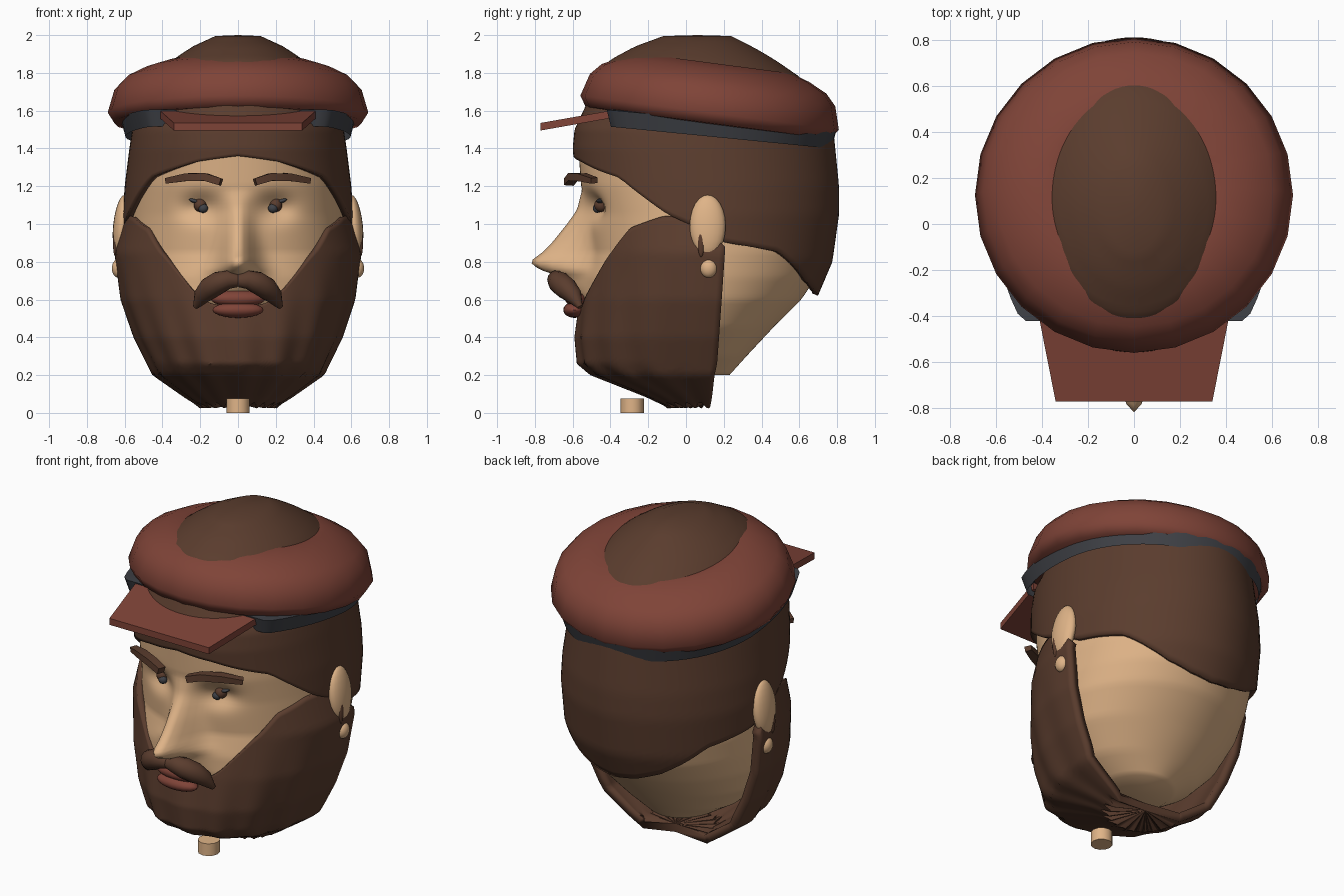
import bpy, bmesh, math
from mathutils import Vector, Matrix

cube = bpy.data.objects.get("Cube")
if cube:
    bpy.data.objects.remove(cube)


def material(name, r, g, b):
    m = bpy.data.materials.new(name)
    m.use_nodes = True
    m.diffuse_color = (r, g, b, 1)
    bsdf = next(n for n in m.node_tree.nodes if n.type == 'BSDF_PRINCIPLED')
    bsdf.inputs["Base Color"].default_value = (r, g, b, 1)
    return m


SKIN = material("skin", .74, .455, .245)
BROWN = material("dark brown hair", .103, .046, .027)
RED = material("brick red", .212, .057, .039)
GREY = material("charcoal", .05, .053, .062)


def finish(name, bm, mat, thickness=0, angle=40):
    mesh = bpy.data.meshes.new(name)
    bm.to_mesh(mesh)
    bm.free()
    mesh.materials.append(mat)
    mesh.polygons.foreach_set("use_smooth", [True] * len(mesh.polygons))
    mesh.set_sharp_from_angle(angle=math.radians(angle))
    ob = bpy.data.objects.new(name, mesh)
    bpy.context.scene.collection.objects.link(ob)
    if thickness:
        mod = ob.modifiers.new("thickness", 'SOLIDIFY')
        mod.thickness = thickness
        mod.offset = -1
    return ob


def grid(name, mat, point, rows, cols, closed=True, thickness=0, recalc=False, angle=40):
    """Sheet of quads through point(u, v), u around and v upward, both 0 to 1."""
    bm = bmesh.new()
    n = cols if closed else cols + 1
    vs = [[bm.verts.new(point(j / cols, i / rows)) for j in range(n)] for i in range(rows + 1)]
    for i in range(rows):
        for j in range(cols):
            k = (j + 1) % n
            bm.faces.new((vs[i][j], vs[i][k], vs[i + 1][k], vs[i + 1][j]))
    bmesh.ops.remove_doubles(bm, verts=bm.verts, dist=.0002)
    if recalc:
        bmesh.ops.recalc_face_normals(bm, faces=bm.faces)
    return finish(name, bm, mat, thickness, angle)


def lerp(table, x):
    """Values of a table row at x; the first column is the key."""
    if x <= table[0][0]:
        return table[0][1:]
    for p, q in zip(table, table[1:]):
        if x <= q[0]:
            t = (x - p[0]) / (q[0] - p[0])
            return [a + (b - a) * t for a, b in zip(p[1:], q[1:])]
    return table[-1][1:]


def power(v, p):
    return math.copysign(abs(v) ** p, v)


def ring(profile, a, z, p=.92, back_p=1.03):
    """Point at angle a (0 = front) on a rounded section at height z."""
    front, back, w = lerp(profile, z)
    if math.cos(a) < 0:
        p = back_p
    return Vector((w * power(math.sin(a), p),
                   (front + back) / 2 - (back - front) / 2 * power(math.cos(a), p), z))


def ball(name, mat, loc, size, rot=0):
    bm = bmesh.new()
    bmesh.ops.create_uvsphere(bm, u_segments=20, v_segments=12, radius=1)
    bm.transform(Matrix.Translation(loc) @ Matrix.Rotation(rot, 4, 'Y') @ Matrix.Diagonal((*size, 1)))
    return finish(name, bm, mat)


# Head with nose and eye sockets; columns are z, front, back, half width
HEAD = [(.2, -.2, .23, .2), (.3, -.28, .32, .36), (.45, -.42, .46, .5), (.6, -.53, .61, .565),
        (.72, -.53, .69, .575), (.85, -.5, .74, .575), (1.05, -.52, .77, .57), (1.2, -.555, .77, .56),
        (1.4, -.57, .75, .54), (1.6, -.52, .7, .5)]
NOSE = [(.58, 0, .12), (.65, .08, .11), (.72, .13, .11), (.76, .26, .105), (.8, .315, .09),
        (.9, .205, .08), (1, .115, .07), (1.08, .05, .07), (1.18, 0, .07)]


def head_point(u, v):
    if v == 0:
        return Vector((0, .02, .2))
    a = u * math.tau
    z = .2 + 1.4 * (v - 1 / 72) / (1 - 1 / 72)
    q = ring(HEAD, a, z)
    if math.cos(a) > 0:
        height, width = lerp(NOSE, z)
        q.y -= height * math.exp(-(q.x / width) ** 2)
        q.y += .06 * math.exp(-((abs(q.x) - .2) / .1) ** 2 - ((z - 1.09) / .07) ** 2)
    return q


grid("head", SKIN, head_point, 72, 144, angle=85)

# Hair shell with a curved hairline, closing at the crown
HAIR = [(.6, -.5, .69, .55), (.8, -.53, .775, .6), (1.05, -.56, .81, .61), (1.2, -.58, .81, .6),
        (1.4, -.6, .79, .575), (1.5, -.59, .78, .56), (1.65, -.52, .7, .51), (1.78, -.47, .6, .43),
        (1.87, -.4, .47, .345), (1.94, -.27, .35, .24), (1.995, -.12, .24, .12)]
HAIRLINE = [(0, 1.36), (20, 1.33), (50, 1.245), (73, 1.05), (82, 1), (98, .9), (110, .88),
            (125, .85), (138, .76), (150, .69), (165, .64), (180, .62)]


def hair_point(u, v):
    if v == 1:
        return Vector((0, .06, 2))
    a = u * math.tau
    low = lerp(HAIRLINE, math.degrees(min(a, math.tau - a)))[0]
    z = low + (1.995 - low) * min(1, v * 40 / 39)
    return ring(HAIR, a, z, lerp([(1.5, .92), (1.7, 1)], z)[0])


grid("hair", BROWN, hair_point, 40, 96, thickness=.035)

# Beard shell around the front half, pleated towards a ragged bottom
BEARD = [(.03, -.1, .33, .2), (.08, -.2, .44, .28), (.2, -.5, .74, .45), (.26, -.57, .83, .48),
         (.4, -.585, .865, .55), (.6, -.56, .87, .62), (.85, -.515, .86, .655), (1.05, -.51, .87, .6)]
BEARD_TOP = [(0, .56), (12, .58), (20, .65), (34, .83), (49, .98), (66, 1.04), (78, 1.05),
             (84, 1), (92, .88)]


def beard_point(u, v):
    if v == 0:
        return Vector((0, .1, .05))
    deg = (u * 2 - 1) * 92
    a = math.radians(deg)
    top = lerp(BEARD_TOP, abs(deg))[0]
    low = .04 + .016 * math.sin(a * 23)
    q = ring(BEARD, a, low + (top - low) * (v * 40 - 1) / 39, .9, .9)
    pleat = .022 * max(0, 1 - q.z / .8) * math.sin(a * 17 + q.z * 3)
    q.x *= 1 + pleat
    q.y *= 1 + pleat
    return q


grid("beard", BROWN, beard_point, 40, 96, closed=False, thickness=.05)

# Tilted round cap, open over the crown
CAP = [(0, .5, -.07), (1, .655, -.055), (2, .69, 0), (3, .655, .12), (4, .6, .18), (5, .5, .23),
       (6, .4, .262), (7, .3, .255), (8, .22, .2)]


def cap_point(u, v):
    r, h = lerp(CAP, v * 8)
    a = u * math.tau
    return Vector((r * math.sin(a), -r * math.cos(a), h))


cap = grid("cap", RED, cap_point, 8, 24, angle=75)
cap.matrix_world = Matrix.Translation((0, .125, 1.59)) @ Matrix.Rotation(math.radians(-7.5), 4, 'X')


# Cap band, flat across the front, with a top face running in under the cap
def band_point(u, v):
    a = u * math.tau
    c = math.cos(a)
    y = max(-.42, .15 - (.85 if c > 0 else .645) * c)
    x = .62 * power(math.sin(a), .8 if c > 0 else .98)
    size = (.96, 1, .8)[round(v * 2)]
    rise = (0, .09, .09)[round(v * 2)]
    return Vector((x * size, .15 + (y - .15) * size, 1.475 - .095 * y + rise))


grid("cap_band", GREY, band_point, 2, 64)

# Brim plate
bm = bmesh.new()
bmesh.ops.create_cube(bm, size=1)
for vert in bm.verts:
    s = math.copysign(1, vert.co.x)
    up = .04 if vert.co.z > 0 else 0
    vert.co = (s * .34, -.77, 1.495 + up) if vert.co.y < 0 else (s * .415, -.39, 1.562 + up)
finish("brim", bm, RED)


def tube(name, mat, path, sides, squash=1, angle=40):
    """Tapered closed sweep in the face plane; path rows are x, y, z, radius."""
    last = len(path) - 1

    def point(u, v):
        k = round(v * (last + 2)) - 1
        i = max(0, min(last, k))
        x, y, z, r = path[i]
        q = Vector((x, y, z))
        if k != i:
            return q
        d = Vector(path[min(last, i + 1)][:3]) - Vector(path[max(0, i - 1)][:3])
        d.normalize()
        side = d.cross(Vector((0, 1, 0))).normalized()
        a = (u + .5 / sides) * math.tau
        return q + side * r * math.cos(a) * squash + d.cross(side) * r * math.sin(a)

    return grid(name, mat, point, last + 2, sides, recalc=True, angle=angle)


BROW = [(.09, -.62, 1.222, .036), (.17, -.6, 1.248, .038), (.27, -.55, 1.248, .038), (.375, -.485, 1.23, .028)]
MOUSTACHE = [(0, -.68, .7, .035), (.05, -.685, .705, .05), (.1, -.67, .69, .06),
             (.15, -.635, .66, .06), (.19, -.595, .62, .046), (.225, -.56, .56, .014)]

# Paired features
for s, side in ((1, "left"), (-1, "right")):
    tube(side + "_eyebrow", BROWN, [(x * s, y, z, r) for x, y, z, r in BROW], 4, .75, angle=20)
    tube(side + "_moustache", BROWN, [(x * s, y, z, r) for x, y, z, r in MOUSTACHE], 14)
    ball(side + "_eye", BROWN, (s * .2, -.45, 1.1), (.034, .036, .036))
    ball(side + "_pupil", GREY, (s * .185, -.47, 1.083), (.026, .023, .024))
    ball(side + "_eyelid", GREY, (s * .232, -.455, 1.122), (.028, .02, .01), s * -.3)
    ball(side + "_ear", SKIN, (s * .615, .115, .99), (.046, .095, .165), s * -.1)
    ball(side + "_ear_hollow", BROWN, (s * .648, .08, .9), (.014, .018, .075))
    ball(side + "_earlobe", SKIN, (s * .632, .12, .765), (.036, .045, .05))

# Lips
ball("upper_lip", RED, (0, -.58, .605), (.145, .06, .045))
ball("lower_lip", RED, (0, -.59, .545), (.135, .06, .042))

# Small peg below the chin
bm = bmesh.new()
bmesh.ops.create_cone(bm, cap_ends=True, segments=12, radius1=.062, radius2=.062, depth=.075)
bm.transform(Matrix.Translation((0, -.285, .0375)))
finish("peg", bm, SKIN)
